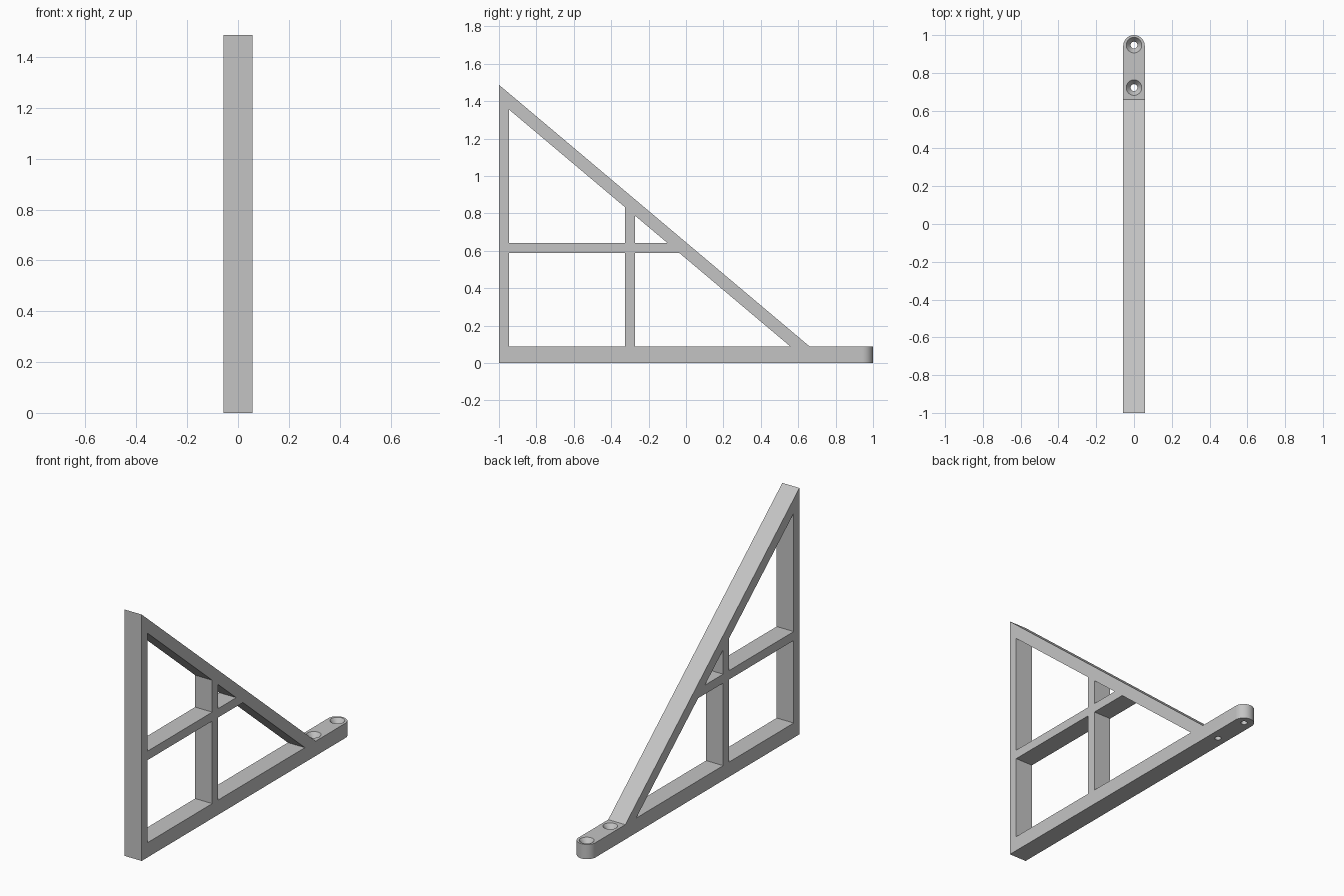
import bpy, bmesh, math
from mathutils import Vector

cube = bpy.data.objects.get("Cube")
if cube:
    bpy.data.objects.remove(cube)

HALF = 0.057            # half width of the bracket
BASE, TOP = 0.089, 1.487
FRONT, TOE = -1.0, 0.66  # front face and foot of the diagonal
SLOPE = (TOP - BASE) / (TOE - FRONT)
POST = -0.946           # inner face of the upright
BAR_Y = (-0.327, -0.273)
BAR_Z = (0.587, 0.641)
INNER = 0.557           # foot of the diagonal's inner edge

grey = bpy.data.materials.new("grey")
grey.use_nodes = True
colour = (0.55, 0.55, 0.55, 1)
grey.diffuse_color = colour
grey.node_tree.nodes["Principled BSDF"].inputs["Base Color"].default_value = colour


def finish(name, bm):
    bmesh.ops.recalc_face_normals(bm, faces=bm.faces)
    mesh = bpy.data.meshes.new(name)
    bm.to_mesh(mesh)
    bm.free()
    mesh.materials.append(grey)
    obj = bpy.data.objects.new(name, mesh)
    bpy.context.collection.objects.link(obj)
    return obj


def prism(name, points, depth):
    """Extrude a polygon of 3D points along a vector."""
    bm = bmesh.new()
    face = bm.faces.new([bm.verts.new(p) for p in points])
    new = bmesh.ops.extrude_face_region(bm, geom=[face])["geom"]
    verts = [v for v in new if isinstance(v, bmesh.types.BMVert)]
    bmesh.ops.translate(bm, verts=verts, vec=Vector(depth))
    return finish(name, bm)


def side_prism(name, points, half):
    return prism(name, [(-half, y, z) for y, z in points], (2 * half, 0, 0))


def screw_cutter(y):
    """Through hole with a conical countersink, spun from a half profile."""
    bm = bmesh.new()
    profile = [(0, -0.05), (0.018, -0.05), (0.018, BASE - 0.03),
               (0.041, BASE), (0.041, BASE + 0.02), (0, BASE + 0.02)]
    verts = [bm.verts.new((r, y, z)) for r, z in profile]
    edges = [bm.edges.new(pair) for pair in zip(verts, verts[1:])]
    bmesh.ops.spin(bm, geom=verts + edges, cent=(0, y, 0), axis=(0, 0, 1),
                   angle=math.tau, steps=40)
    bmesh.ops.remove_doubles(bm, verts=bm.verts, dist=0.0001)
    return finish("screw_cutter", bm)


def boolean(target, cutter, operation):
    mod = target.modifiers.new("cut", "BOOLEAN")
    mod.object, mod.operation, mod.solver = cutter, operation, "EXACT"
    bpy.context.view_layer.objects.active = target
    bpy.ops.object.modifier_apply(modifier=mod.name)
    bpy.data.objects.remove(cutter)


def under(y):
    """Height of the diagonal's inner edge."""
    return BASE + SLOPE * (INNER - y)


def under_y(z):
    return INNER - (z - BASE) / SLOPE


# Side silhouette
bracket = side_prism("shelf_bracket", [(FRONT, 0), (1.1, 0), (1.1, BASE),
                                       (TOE, BASE), (FRONT, TOP)], 0.2)

# Rounded plan trims the width and the tab end
arc = [math.pi * i / 32 for i in range(33)]
plan = [(HALF * math.cos(a), 1 - HALF + HALF * math.sin(a), -0.5) for a in arc]
plan += [(-HALF, -1.5, -0.5), (HALF, -1.5, -0.5)]
boolean(bracket, prism("plan_trim", plan, (0, 0, 3)), "INTERSECT")

# Openings between the upright, cross bars and diagonal
(y0, y1), (z0, z1) = BAR_Y, BAR_Z
openings = [
    [(POST, BASE), (y0, BASE), (y0, z0), (POST, z0)],
    [(POST, z1), (y0, z1), (y0, under(y0)), (POST, under(POST))],
    [(y1, z1), (under_y(z1), z1), (y1, under(y1))],
    [(y1, BASE), (INNER, BASE), (under_y(z0), z0), (y1, z0)],
]
for outline in openings:
    boolean(bracket, side_prism("opening_cutter", outline, 0.3), "DIFFERENCE")

# Countersunk screw holes in the tab
for y in (0.722, 0.947):
    boolean(bracket, screw_cutter(y), "DIFFERENCE")

bpy.ops.object.select_all(action="DESELECT")
bracket.select_set(True)
bpy.context.view_layer.objects.active = bracket
bpy.ops.object.shade_smooth_by_angle(angle=math.radians(30))
